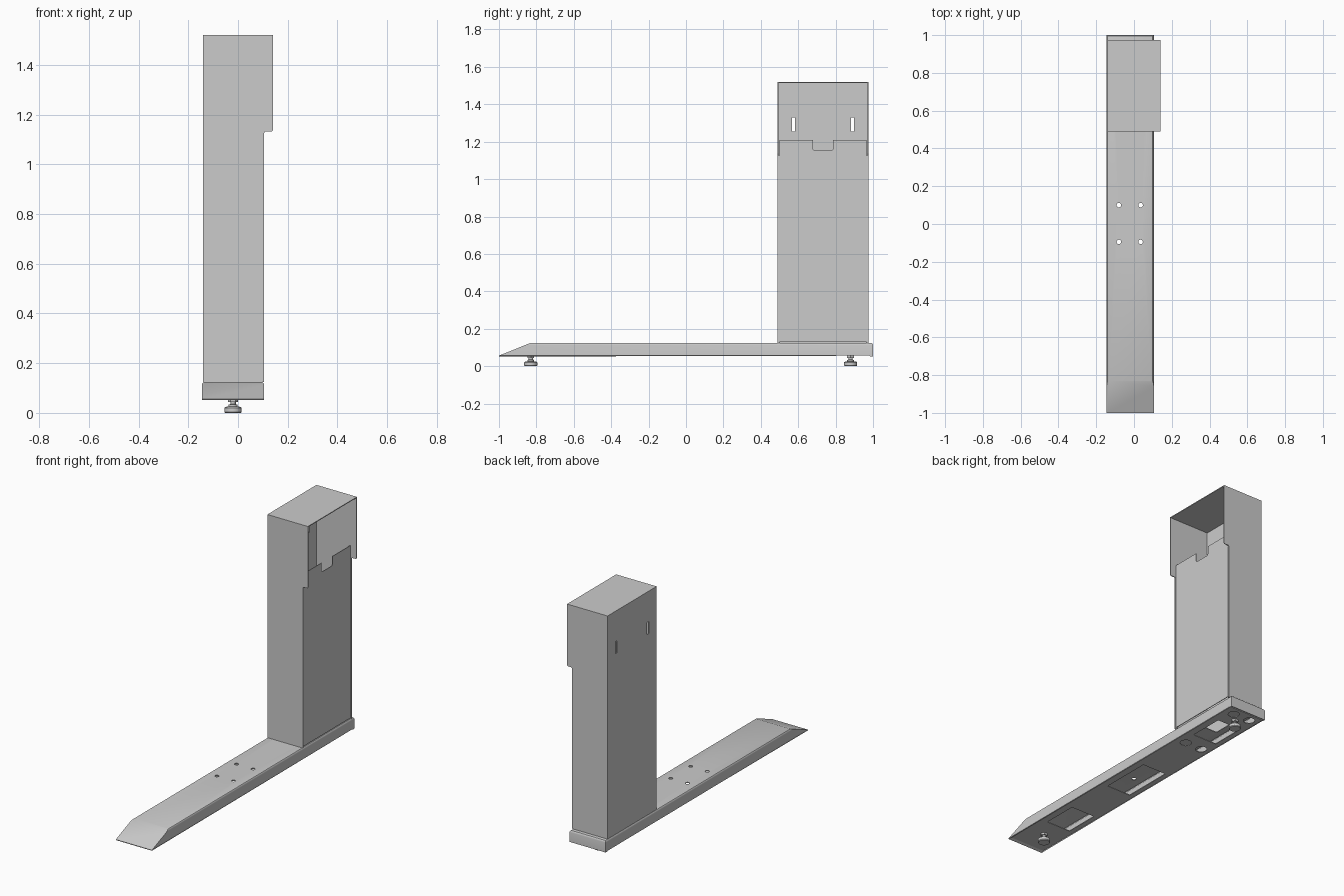
import bpy, bmesh
from math import cos, sin, pi, radians
from mathutils import Vector

if "Cube" in bpy.data.objects:
    bpy.data.objects.remove(bpy.data.objects["Cube"])


def make(name, bm):
    bmesh.ops.recalc_face_normals(bm, faces=bm.faces)
    me = bpy.data.meshes.new(name)
    bm.to_mesh(me)
    bm.free()
    ob = bpy.data.objects.new(name, me)
    bpy.context.collection.objects.link(ob)
    return ob


def prism_bm(pts, axis, a, b):
    """Extrude a 2D outline from a to b along the axis."""
    order = {'x': lambda p, t: (t, p[0], p[1]),
             'y': lambda p, t: (p[0], t, p[1]),
             'z': lambda p, t: (p[0], p[1], t)}[axis]
    bm = bmesh.new()
    lo = [bm.verts.new(order(p, a)) for p in pts]
    hi = [bm.verts.new(order(p, b)) for p in pts]
    bm.faces.new(lo)
    bm.faces.new(hi)
    n = len(pts)
    for i in range(n):
        j = (i + 1) % n
        bm.faces.new((lo[i], lo[j], hi[j], hi[i]))
    bmesh.ops.recalc_face_normals(bm, faces=bm.faces)
    return bm


def prism(name, pts, axis, a, b):
    return make(name, prism_bm(pts, axis, a, b))


def rect(u0, u1, v0, v1):
    return [(u0, v0), (u1, v0), (u1, v1), (u0, v1)]


def circle(cx, cy, r, n=20):
    return [(cx + r * cos(2 * pi * i / n), cy + r * sin(2 * pi * i / n)) for i in range(n)]


def apply_mods(ob):
    bpy.context.view_layer.update()
    deps = bpy.context.evaluated_depsgraph_get()
    me = bpy.data.meshes.new_from_object(ob.evaluated_get(deps))
    ob.modifiers.clear()
    ob.data = me


def cut(ob, outlines, axis, a, b):
    for pts in outlines:
        c = prism("cutter", pts, axis, a, b)
        m = ob.modifiers.new("cut", 'BOOLEAN')
        m.operation, m.solver, m.object = 'DIFFERENCE', 'EXACT', c
        apply_mods(ob)
        bpy.data.objects.remove(c)


def smooth(ob):
    bpy.ops.object.select_all(action='DESELECT')
    ob.select_set(True)
    bpy.context.view_layer.objects.active = ob
    bpy.ops.object.shade_smooth_by_angle(angle=radians(30))


T = 0.005  # sheet thickness

# Base cover: folded channel with sloped nose and rounded top edges, open below
bm = prism_bm([(-1, .056), (-.83, .125), (1, .125), (1, .052), (.985, .052), (.98, .056)],
              'x', -.145, .105)
edges = [e for e in bm.edges
         if all(v.co.z > .12 for v in e.verts) and
         (all(v.co.y > .9 for v in e.verts) or abs(e.verts[0].co.y - e.verts[1].co.y) > .5)]
bmesh.ops.bevel(bm, geom=edges, offset=.012, segments=3, profile=.5, affect='EDGES')
bm.normal_update()
bmesh.ops.delete(bm, geom=[f for f in bm.faces if f.normal.z < -.5], context='FACES_ONLY')
base = make("base_cover", bm)
s = base.modifiers.new("sheet", 'SOLIDIFY')
s.thickness, s.offset = T, -1
apply_mods(base)
holes = [circle(x, y, .012, 16) for x in (-.08, .035) for y in (-.095, .1)]
cut(base, holes + [rect(-.1, .06, .62, .8)], 'z', .1, .2)
smooth(base)

# Bottom plate with access cut-outs
bottom = prism("bottom_plate", rect(-.14, .1, -.98, .985), 'z', .056, .061)
cut(bottom,
    [rect(-.11, .055, -.71, -.49), rect(-.11, .055, -.17, .15), rect(-.11, .055, .6, .82)] +
    [circle(x, y, .033) for x in (-.085, .03) for y in (.5, .93)],
    'z', .03, .09)

# Column side walls with the wider hood at the top
X0, Y0, Y1, TOP = -.14, .49, .975, 1.52
wall = [(X0, .125), (.105, .125), (.105, 1.125), (.109, 1.132), (.135, 1.132),
        (.14, 1.137), (.14, TOP - T), (X0, TOP - T)]
for name, y in (("front", Y0), ("rear", Y1 - T)):
    prism(f"column_{name}_wall", wall, 'y', y, y + T)

# Column outer panel with two vertical slots
panel = prism("column_outer_panel", rect(Y0 + T, Y1 - T, .125, TOP - T), 'x', X0, X0 + T)
cut(panel, [rect(y - .008, y + .008, 1.255, 1.33) for y in (.575, .89)], 'x', -.2, -.1)

# Hood roof
prism("column_roof", rect(X0, .14, Y0, Y1), 'z', TOP - T, TOP)

# Folded return lips along the inner opening
for name, y in (("front", Y0 + T), ("rear", Y1 - T - .008)):
    prism(f"column_{name}_lip", rect(y, y + .008, .125, 1.125), 'x', .094, .099)

# Inner access panel with a notch in its top edge
prism("column_access_panel",
      [(.499, .132), (.966, .132), (.966, 1.21), (.785, 1.21), (.785, 1.16), (.777, 1.152),
       (.688, 1.152), (.68, 1.16), (.68, 1.21), (.499, 1.21)], 'x', .099, .103)


# Levelling feet: turned pad and stem with a hex nut
def foot(name, x, y):
    profile = [(0, 0), (.032, 0), (.035, .004), (.035, .02), (.03, .024), (.018, .026),
               (.018, .033), (.011, .035), (.011, .075), (0, .075)]
    bm = bmesh.new()
    vs = [bm.verts.new((r, 0, z)) for r, z in profile]
    es = [bm.edges.new(p) for p in zip(vs, vs[1:])]
    bmesh.ops.spin(bm, geom=vs + es, cent=(0, 0, 0), axis=(0, 0, 1),
                   angle=2 * pi, steps=24, use_duplicate=False)
    bmesh.ops.remove_doubles(bm, verts=bm.verts, dist=1e-5)
    bmesh.ops.translate(bm, verts=bm.verts, vec=Vector((x, y, 0)))
    smooth(make(name, bm))
    prism(name + "_nut", circle(x, y, .021, 6), 'z', .044, .056)


foot("front_foot", -.02, -.83)
foot("rear_foot", -.02, .88)
